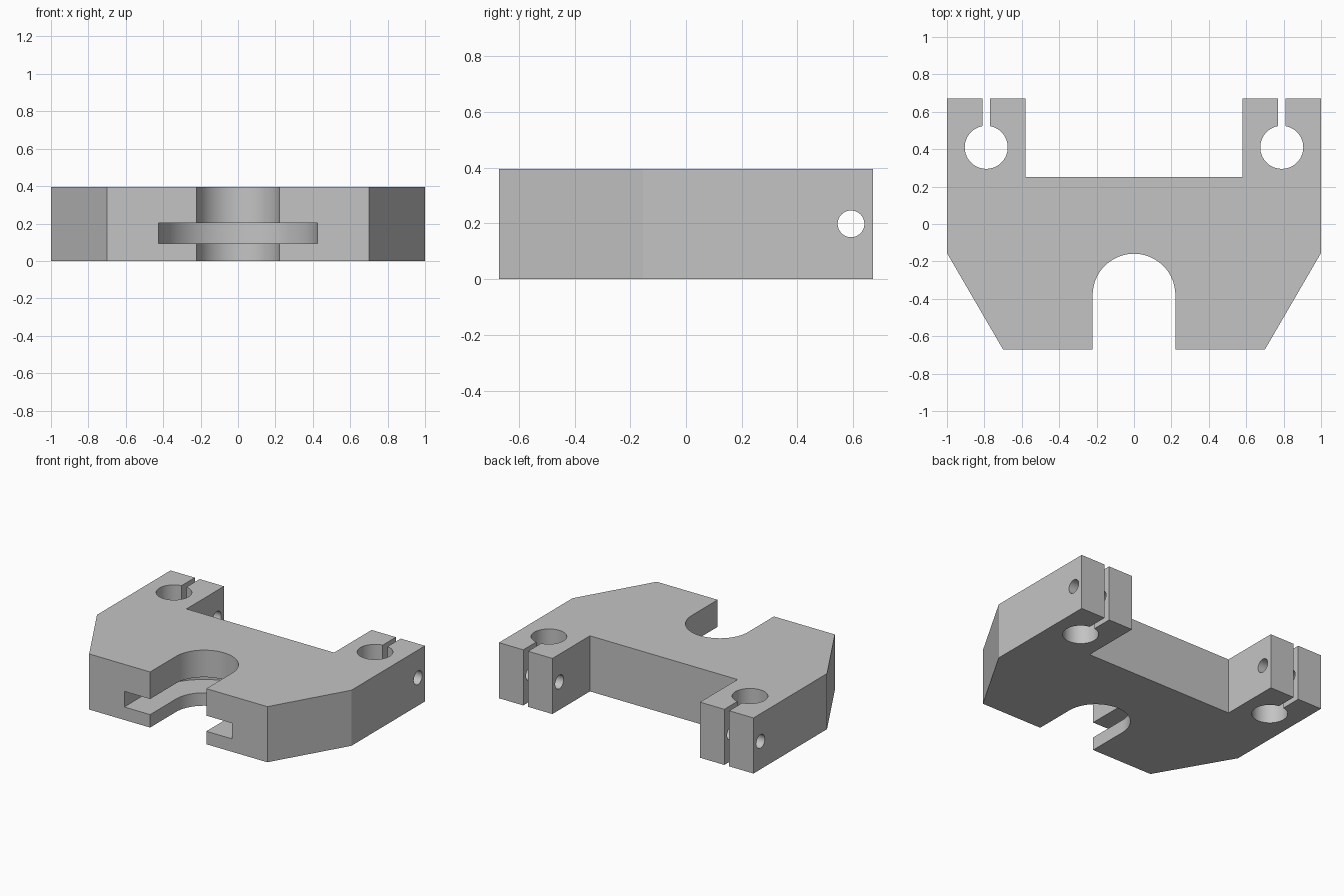
import bpy, bmesh, math
from mathutils import Matrix, Vector

cube = bpy.data.objects.get("Cube")
if cube:
    bpy.data.objects.remove(cube, do_unlink=True)

H = 0.395        # block thickness
BACK = 0.671     # half depth

grey = bpy.data.materials.new("plain_grey")
grey.use_nodes = True
colour = (0.55, 0.55, 0.55, 1)
grey.diffuse_color = colour
grey.node_tree.nodes["Principled BSDF"].inputs["Base Color"].default_value = colour


def prism(name, outline, z0, z1):
    """Extrude a flat outline between two heights."""
    bm = bmesh.new()
    face = bm.faces.new([bm.verts.new((x, y, z0)) for x, y in outline])
    extruded = bmesh.ops.extrude_face_region(bm, geom=[face])
    top = [g for g in extruded["geom"] if isinstance(g, bmesh.types.BMVert)]
    bmesh.ops.translate(bm, vec=(0, 0, z1 - z0), verts=top)
    bmesh.ops.recalc_face_normals(bm, faces=bm.faces[:])
    mesh = bpy.data.meshes.new(name)
    bm.to_mesh(mesh)
    bm.free()
    mesh.materials.append(grey)
    obj = bpy.data.objects.new(name, mesh)
    bpy.context.collection.objects.link(obj)
    return obj


def arc(cx, cy, r, a0, a1, steps):
    angles = [math.radians(a0 + (a1 - a0) * i / steps) for i in range(steps + 1)]
    return [(cx + r * math.cos(a), cy + r * math.sin(a)) for a in angles]


def u_slot(r):
    """Round-ended slot open at the front."""
    return [(-r, -1), (r, -1)] + arc(0, -0.38, r, 0, 180, 48)


def keyhole(cx, cy, r, half):
    """Round bore joined to a narrow slit that opens at the back."""
    a = math.degrees(math.acos(half / r))
    return arc(cx, cy, r, 180 - a, 360 + a, 64) + [(cx + half, 1), (cx - half, 1)]


# Main block with chamfered front corners and two rear lugs
right = [(0.70, -BACK), (1, -0.155), (1, BACK), (0.58, BACK), (0.58, 0.25)]
block = prism("clamp_block", right + [(-x, y) for x, y in reversed(right)], 0, H)

# Cutters: front slot, its wider undercut groove, rod bores with slits
cutters = [prism("front_slot_cutter", u_slot(0.221), -0.1, H + 0.1),
           prism("groove_cutter", u_slot(0.424), 0.092, 0.203)]
for side in (-1, 1):
    cutters.append(prism("rod_bore_cutter", keyhole(side * 0.79, 0.41, 0.115, 0.019),
                         -0.1, H + 0.1))
    # Cross bolt hole through each lug
    bolt = prism("bolt_hole_cutter", arc(0, 0, 0.048, 0, 348.75, 31), -0.3, 0.3)
    bolt.data.transform(Matrix.Translation((side * 0.79, 0.592, 0.198))
                        @ Matrix.Rotation(math.pi / 2, 4, 'Y'))
    cutters.append(bolt)

for cutter in cutters:
    cutter.hide_render = True
    mod = block.modifiers.new(cutter.name, 'BOOLEAN')
    mod.operation = 'DIFFERENCE'
    mod.solver = 'EXACT'
    mod.object = cutter

# Bake the cuts and discard the helpers
depsgraph = bpy.context.evaluated_depsgraph_get()
cut_mesh = bpy.data.meshes.new_from_object(block.evaluated_get(depsgraph))
block.modifiers.clear()
block.data = cut_mesh
cut_mesh.materials.clear()
cut_mesh.materials.append(grey)
for face in cut_mesh.polygons:
    face.material_index = 0
for cutter in cutters:
    bpy.data.objects.remove(cutter, do_unlink=True)

bpy.ops.object.select_all(action='DESELECT')
block.select_set(True)
bpy.context.view_layer.objects.active = block
bpy.ops.object.shade_smooth_by_angle(angle=math.radians(29))
